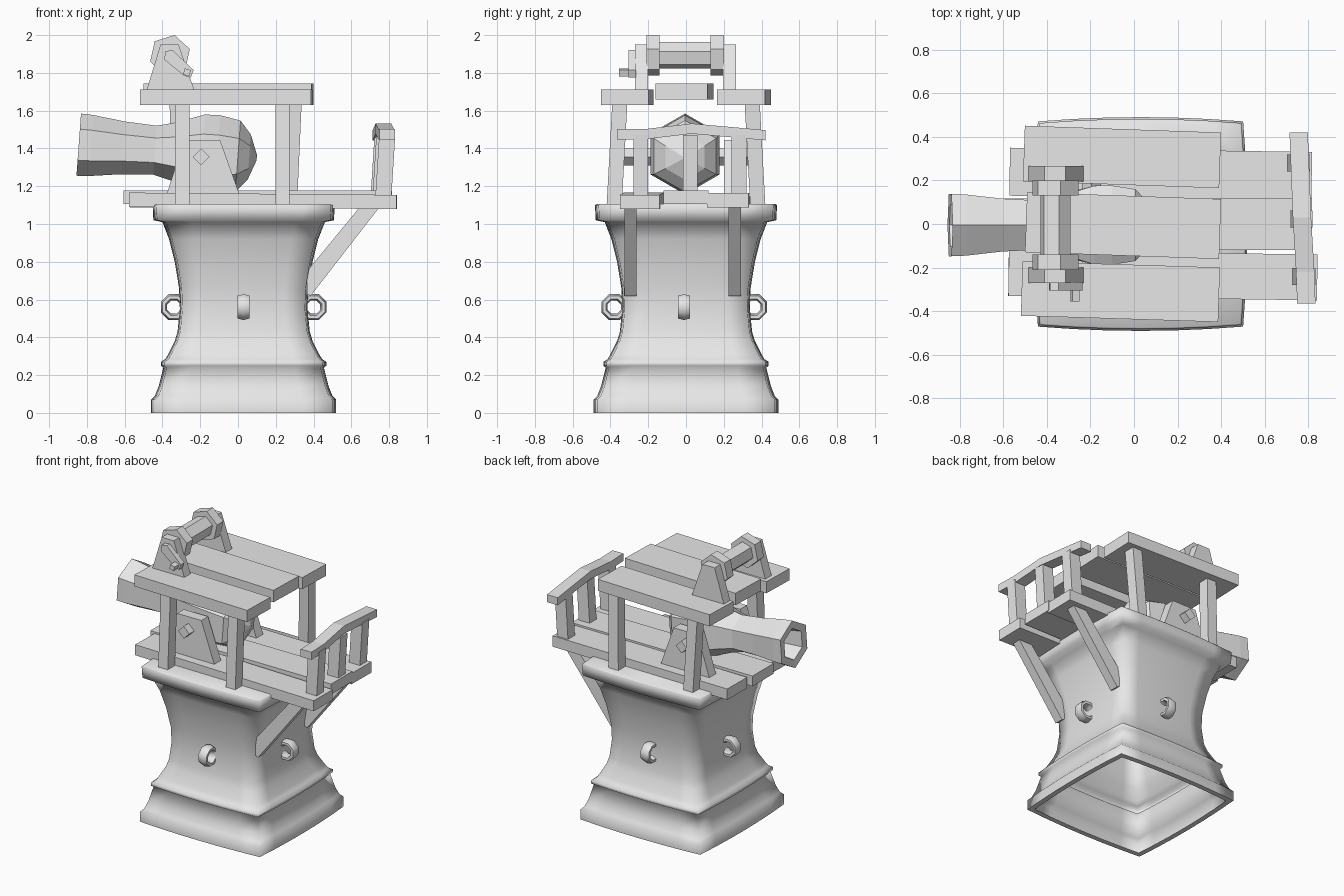
import bpy, bmesh, math
from mathutils import Vector, Matrix

if "Cube" in bpy.data.objects:
    bpy.data.objects.remove(bpy.data.objects["Cube"], do_unlink=True)

grey = bpy.data.materials.new("plain_grey")
grey.use_nodes = True
grey.diffuse_color = (0.8, 0.8, 0.8, 1)
grey.node_tree.nodes["Principled BSDF"].inputs["Base Color"].default_value = (0.8, 0.8, 0.8, 1)


def finish(name, bm, smooth=None):
    bmesh.ops.recalc_face_normals(bm, faces=bm.faces)
    mesh = bpy.data.meshes.new(name)
    bm.to_mesh(mesh)
    bm.free()
    mesh.materials.append(grey)
    ob = bpy.data.objects.new(name, mesh)
    bpy.context.collection.objects.link(ob)
    if smooth:
        bpy.ops.object.select_all(action="DESELECT")
        ob.select_set(True)
        bpy.context.view_layer.objects.active = ob
        bpy.ops.object.shade_smooth_by_angle(angle=math.radians(smooth))
    return ob


def loft(name, rings, smooth=None):
    """Skin a list of equal point rings and cap both ends."""
    bm = bmesh.new()
    loops = [[bm.verts.new(p) for p in ring] for ring in rings]
    n = len(loops[0])
    for a, b in zip(loops, loops[1:]):
        for i in range(n):
            j = (i + 1) % n
            bm.faces.new((a[i], a[j], b[j], b[i]))
    bm.faces.new(loops[0])
    bm.faces.new(loops[-1])
    return finish(name, bm, smooth)


def box(name, xs, ys, zs, turn=0, tilt=0):
    """Box from its extents, turned about z and tilted about y in degrees."""
    bm = bmesh.new()
    size = [r[1] - r[0] for r in (xs, ys, zs)]
    mid = [(r[0] + r[1]) / 2 for r in (xs, ys, zs)]
    m = (Matrix.Translation(mid) @ Matrix.Rotation(math.radians(turn), 4, "Z")
         @ Matrix.Rotation(math.radians(tilt), 4, "Y") @ Matrix.Diagonal((*size, 1)))
    bmesh.ops.create_cube(bm, size=1, matrix=m)
    return finish(name, bm)


def post(name, base, top, w, d):
    """Leaning post with a level rectangular section."""
    return loft(name, [[(x + i * w / 2, y + j * d / 2, z)
                        for i, j in ((-1, -1), (1, -1), (1, 1), (-1, 1))]
                       for x, y, z in (base, top)])


def plate(name, outline, y0, y1):
    """Outline in x and z, extruded along y."""
    return loft(name, [[(x, y, z) for x, z in outline] for y in (y0, y1)])


def polygon(x, z, r, n, phase=0):
    return [(x + r * math.cos(phase + math.tau * i / n),
             z + r * math.sin(phase + math.tau * i / n)) for i in range(n)]


# Hollow stone tower: square section with bowed sides
CX = 0.03


def bowed_square(half, z, steps=6):
    corner = half * 0.96
    ring = []
    for side in range(4):
        turn = Matrix.Rotation(side * math.pi / 2, 3, "Z")
        for i in range(steps):
            t = -1 + 2 * i / steps
            p = turn @ Vector((corner * t, -corner - (half - corner) * (1 - t * t), z))
            ring.append(p + Vector((CX, 0, 0)))
    return ring


outer = [(0.49, 0), (0.49, 0.07), (0.47, 0.09), (0.45, 0.14), (0.425, 0.24),
         (0.438, 0.25), (0.438, 0.27), (0.415, 0.285), (0.4, 0.31), (0.365, 0.38),
         (0.35, 0.43), (0.338, 0.55), (0.342, 0.66), (0.365, 0.8), (0.395, 0.92),
         (0.43, 1.01), (0.478, 1.02), (0.482, 1.1), (0.475, 1.107)]
inner = [(h - 0.035, z) for h, z in outer[:16]]
loft("tower", [bowed_square(h, z) for h, z in inner[::-1] + outer], smooth=85)

# Ring handle on each tower face
for k, side in enumerate(("right", "front", "left", "back")):
    bm = bmesh.new()
    major, minor = 8, 6
    grid = []
    for i in range(major):
        a = math.tau * (i + 0.5) / major
        grid.append([])
        for j in range(minor):
            b = math.tau * j / minor
            r = 0.056 + 0.018 * math.cos(b)
            grid[i].append(bm.verts.new((-0.37 + r * math.cos(a), 0.037 * math.sin(b),
                                         0.56 + r * math.sin(a))))
    for i in range(major):
        for j in range(minor):
            p, q = grid[i], grid[(i + 1) % major]
            bm.faces.new((p[j], q[j], q[(j + 1) % minor], p[(j + 1) % minor]))
    bm.transform(Matrix.Translation((CX, -0.01, 0)) @ Matrix.Rotation(k * math.pi / 2, 4, "Z"))
    finish(side + "_ring_handle", bm, smooth=50)

# Floor planks
box("front_floor_plank", (-0.575, 0.84), (-0.34, -0.13), (1.085, 1.16), -0.8, 0.5)
box("middle_floor_plank", (-0.605, 0.815), (-0.12, 0.118), (1.105, 1.178))
box("back_floor_plank", (-0.57, 0.815), (0.12, 0.34), (1.088, 1.165), -0.8)

# Braces under the overhanging floor
brace = [(0.645, 1.09), (0.75, 1.09), (0.385, 0.62), (0.365, 0.63), (0.365, 0.75)]
plate("front_brace", brace, -0.325, -0.262)
plate("back_brace", brace, 0.225, 0.29)

# Railing: three posts and a bent handrail
for name, y, x in (("front", -0.24, 0.78), ("middle", 0.022, 0.765), ("back", 0.28, 0.755)):
    post(name + "_rail_post", (x - 0.01, y, 1.15), (x + 0.01, y, 1.47), 0.085, 0.078)
rail = [(0.79, -0.365, 1.475), (0.785, -0.22, 1.475), (0.77, 0.03, 1.505), (0.755, 0.42, 1.47)]
loft("handrail", [[(x + i * 0.042, y, z + j * 0.027)
                   for i, j in ((-1, -1), (1, -1), (1, 1), (-1, 1))] for x, y, z in rail])

# Roof posts
for name, x0, x1, s in (("front_right", -0.295, -0.295, -1), ("front_left", 0.235, 0.235, -1),
                        ("back_right", -0.31, -0.325, 1), ("back_left", 0.275, 0.3, 1)):
    post(name + "_roof_post", (x0, s * 0.38, 1.1), (x1, s * 0.35, 1.65), 0.075, 0.08)

# Roof planks
box("front_roof_plank", (-0.515, 0.39), (-0.435, -0.185), (1.63, 1.712), -1.8)
box("middle_roof_plank", (-0.495, 0.395), (-0.145, 0.13), (1.66, 1.745), -2, 0)
box("back_roof_plank", (-0.505, 0.395), (0.18, 0.435), (1.63, 1.712), -2)

# Winch: supports, hexagonal drum, flanges and crank
WX, WZ = -0.36, 1.893
for name, y0, y1 in (("front", -0.27, -0.2), ("back", 0.195, 0.265)):
    plate(name + "_winch_support",
          [(-0.485, 1.705), (-0.23, 1.705), (-0.315, 1.95), (-0.41, 1.95)], y0, y1)
for name, y0, y1 in (("front", -0.21, -0.14), ("back", 0.13, 0.2)):
    plate(name + "_winch_flange", polygon(WX, WZ, 0.11, 6, 1.35), y0, y1)
plate("winch_drum", polygon(WX, WZ, 0.072, 6, 1.35), -0.15, 0.14)
plate("crank_arm", [(-0.39, 1.87), (-0.385, 1.915), (-0.345, 1.92), (-0.235, 1.815),
                    (-0.25, 1.775), (-0.285, 1.785)], -0.305, -0.265)
plate("crank_handle", polygon(-0.27, 1.803, 0.024, 4, 0.5), -0.355, -0.3)

# Cannon: hexagonal barrel with an open bore, tilted slightly upward
tilt = Matrix.Translation((-0.16, -0.005, 1.37)) @ Matrix.Rotation(math.radians(4.2), 4, "Y")
barrel = [(-0.5, 0.085), (-0.68, 0.11), (-0.685, 0.165), (-0.62, 0.162), (-0.45, 0.14),
          (-0.28, 0.13), (-0.18, 0.155), (-0.03, 0.208), (0.05, 0.21), (0.16, 0.19),
          (0.22, 0.12), (0.26, 0.015)]
loft("cannon_barrel", [[tilt @ Vector((d, y, z)) for y, z in polygon(0, 0, r, 6, math.pi / 2)]
                       for d, r in barrel])

# Cannon cradle: side plates and diamond pins
for name, s in (("front", -1), ("back", 1)):
    plate(name + "_cradle_plate",
          [(-0.38, 1.15), (0.01, 1.15), (-0.095, 1.445), (-0.285, 1.445)], s * 0.2, s * 0.275)
    plate(name + "_cradle_pin", polygon(-0.195, 1.355, 0.044, 4), s * 0.15, s * 0.33)
